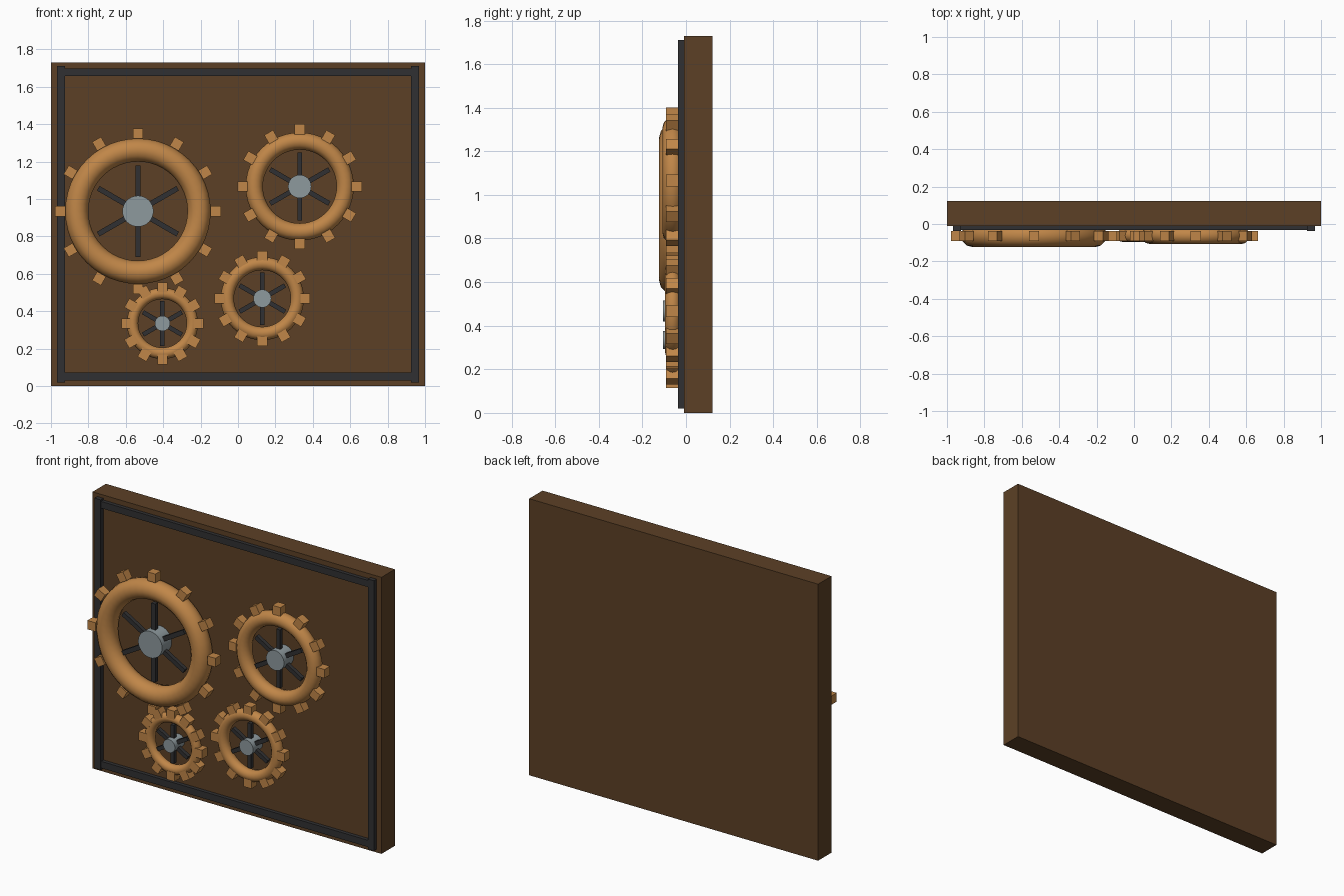
import bpy
from math import pi, sin, cos
from mathutils import Matrix, Vector

if "Cube" in bpy.data.objects:
    bpy.data.objects.remove(bpy.data.objects["Cube"])


def material(name, r, g, b):
    m = bpy.data.materials.new(name)
    m.use_nodes = True
    m.diffuse_color = (r, g, b, 1)
    m.node_tree.nodes["Principled BSDF"].inputs["Base Color"].default_value = (r, g, b, 1)
    return m


wood = material("dark_wood", 0.107, 0.051, 0.019)
iron = material("dark_iron", 0.03, 0.03, 0.032)
bronze = material("bronze", 0.53, 0.24, 0.065)
steel = material("steel", 0.27, 0.32, 0.34)


def finish(name, mat, smooth=False):
    ob = bpy.context.object
    ob.name = name
    ob.data.materials.append(mat)
    if smooth:
        bpy.ops.object.shade_smooth_by_angle(angle=pi / 3)
    return ob


def box(name, mat, centre, size, turn=0):
    bpy.ops.mesh.primitive_cube_add(size=1)
    ob = finish(name, mat)
    ob.matrix_world = (Matrix.Translation(Vector(centre)) @ Matrix.Rotation(turn, 4, 'Y')
                       @ Matrix.Diagonal((*size, 1)))


def disc(name, mat, x, z, radius, front, back):
    bpy.ops.mesh.primitive_cylinder_add(vertices=32, radius=radius, depth=back - front,
                                        location=(x, (front + back) / 2, z),
                                        rotation=(pi / 2, 0, 0))
    finish(name, mat, True)


# Backing panel and iron border
WIDTH, HEIGHT, FACE, BACK = 2, 1.73, -0.01, 0.122
box("back_panel", wood, (0, (FACE + BACK) / 2, HEIGHT / 2), (WIDTH, BACK - FACE, HEIGHT))
for s, side, level in ((-1, "right", "bottom"), (1, "left", "top")):
    box(side + "_trim", iron, (s * 0.946, -0.022, HEIGHT / 2), (0.042, 0.03, 1.69))
    box(level + "_trim", iron, (0, -0.02, HEIGHT / 2 + s * 0.813), (1.89, 0.026, 0.042))

# Gears: rim, teeth, spokes and hub
MID, TOOTH = -0.0615, 0.055


def gear(label, x, z, ring, hub, reach):
    bpy.ops.mesh.primitive_torus_add(major_radius=ring, minor_radius=ring * 0.19,
                                     major_segments=48, minor_segments=12,
                                     location=(x, MID, z), rotation=(pi / 2, 0, 0))
    finish(label + "_rim", bronze, True)
    for i in range(12):
        a = i * pi / 6
        d = reach - TOOTH / 2
        box(f"{label}_tooth_{i + 1}", bronze, (x + d * cos(a), MID - 0.003, z - d * sin(a)),
            (TOOTH, TOOTH, TOOTH), a)
    for i in range(3):
        box(f"{label}_spoke_{i + 1}", iron, (x, MID, z), (ring * 1.5, 0.025, 0.02 + ring * 0.025),
            pi / 2 + i * pi / 3)
    disc(label + "_hub", steel, x, z, hub, -0.105, FACE)


gear("large_gear", -0.535, 0.935, 0.327, 0.083, 0.443)
gear("upper_gear", 0.33, 1.067, 0.243, 0.062, 0.333)
gear("lower_gear", 0.13, 0.468, 0.187, 0.048, 0.255)
gear("small_gear", -0.404, 0.335, 0.16, 0.041, 0.22)
